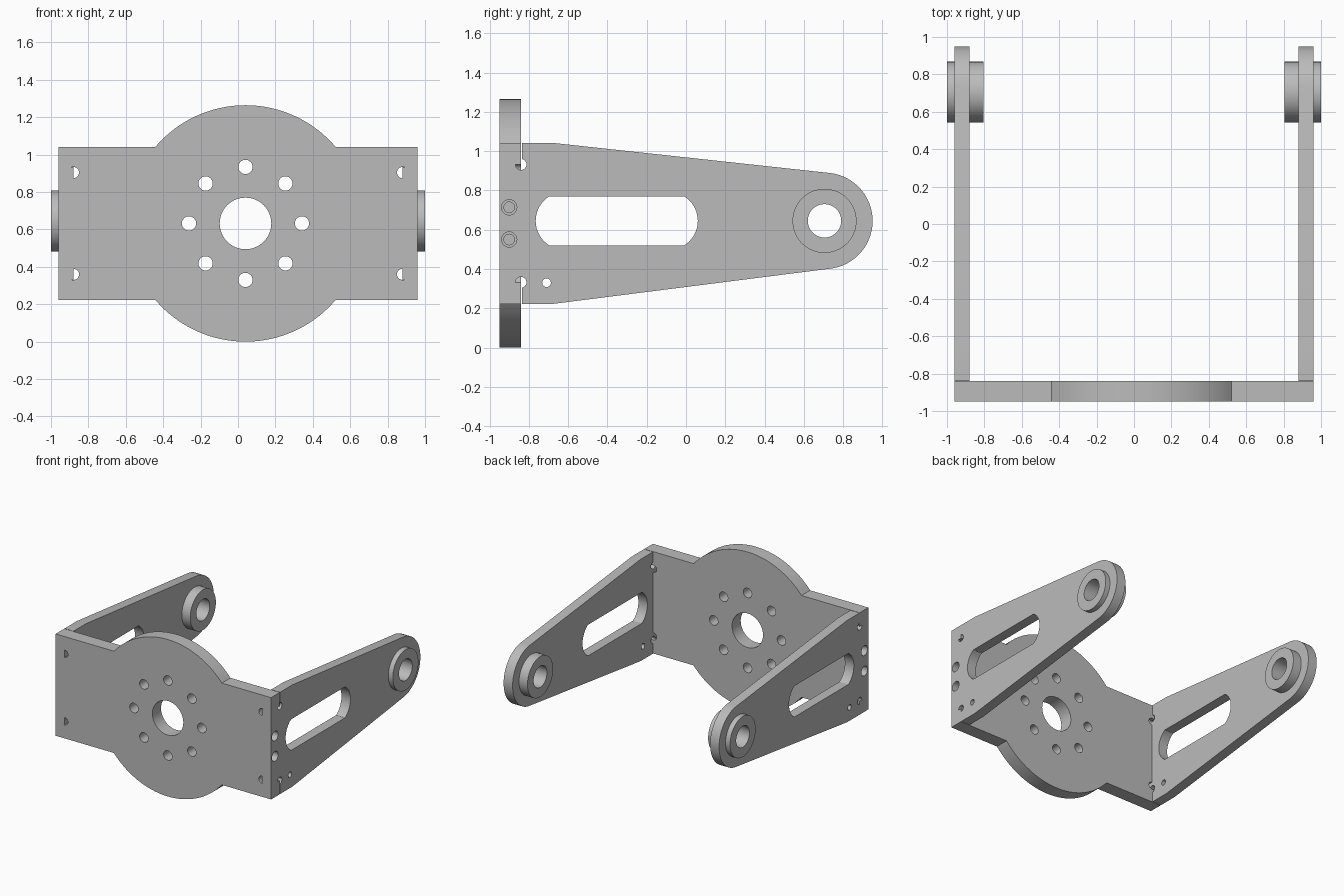
import bpy, bmesh
from math import sin, cos, asin, radians, degrees, pi

cube = bpy.data.objects.get("Cube")
if cube:
    bpy.data.objects.remove(cube, do_unlink=True)

grey = bpy.data.materials.new("plain grey")
grey.use_nodes = True
grey.diffuse_color = (0.5, 0.5, 0.5, 1)
grey.node_tree.nodes["Principled BSDF"].inputs["Base Color"].default_value = (0.5, 0.5, 0.5, 1)


def arc(cu, cv, r, start, end, n=32):
    """Points on an arc, angles in degrees."""
    angles = [radians(start + (end - start) * i / n) for i in range(n + 1)]
    return [(cu + r * cos(a), cv + r * sin(a)) for a in angles]


def circle(cu, cv, r, n=40):
    return arc(cu, cv, r, 0, 360, n)[:-1]


def prism(name, outline, axis, low, high):
    """Extrude an outline along x (outline in y, z) or along y (outline in x, z)."""
    bm = bmesh.new()
    rings = []
    for t in (low, high):
        rings.append([bm.verts.new((t, u, v) if axis == "x" else (u, t, v)) for u, v in outline])
    bm.faces.new(rings[0])
    bm.faces.new(rings[1])
    n = len(outline)
    for i in range(n):
        j = (i + 1) % n
        bm.faces.new((rings[0][i], rings[0][j], rings[1][j], rings[1][i]))
    bmesh.ops.recalc_face_normals(bm, faces=bm.faces)
    mesh = bpy.data.meshes.new(name)
    bm.to_mesh(mesh)
    bm.free()
    mesh.materials.append(grey)
    obj = bpy.data.objects.new(name, mesh)
    bpy.context.collection.objects.link(obj)
    return obj


def activate(obj):
    bpy.ops.object.select_all(action="DESELECT")
    obj.select_set(True)
    bpy.context.view_layer.objects.active = obj


def cut(obj, outline, axis, low, high):
    """Cut one prism-shaped hole and discard the cutter."""
    cutter = prism("cutter", outline, axis, low, high)
    cutter.hide_render = True
    activate(obj)
    mod = obj.modifiers.new("hole", "BOOLEAN")
    mod.operation = "DIFFERENCE"
    mod.solver = "EXACT"
    mod.object = cutter
    bpy.ops.object.modifier_apply(modifier=mod.name)
    bpy.data.objects.remove(cutter, do_unlink=True)


def finish(obj, mirrored=False):
    activate(obj)
    if mirrored:
        mod = obj.modifiers.new("other side", "MIRROR")
        mod.use_mirror_merge = False
        bpy.ops.object.modifier_apply(modifier=mod.name)
    bpy.ops.object.shade_smooth_by_angle(angle=radians(30))


# Shared dimensions
FRONT, BACK = -0.95, -0.84
INNER, OUTER = 0.88, 0.96
MID, HALF, DISC = 0.632, 0.41, 0.632
TAB = 0.3
HUB_X = 0.04
PIVOT_Y, PIVOT_Z = 0.705, 0.645

# Front plate: a bar with side notches merged with an offset disc
a = degrees(asin(HALF / DISC))
side = [(OUTER, -HALF), (OUTER, -TAB), (INNER, -TAB), (INNER, TAB), (OUTER, TAB), (OUTER, HALF)]
outline = [(x, MID + z) for x, z in side]
outline += arc(HUB_X, MID, DISC, a, 180 - a, 48)
outline += [(-x, MID + z) for x, z in reversed(side)]
outline += arc(HUB_X, MID, DISC, 180 + a, 360 - a, 48)
plate = prism("front_plate", outline, "y", FRONT, BACK)

# Hub bore and ring of bolt holes
cut(plate, circle(HUB_X, MID, 0.138), "y", -1.1, -0.7)
for i in range(8):
    b = i * pi / 4
    cut(plate, circle(HUB_X + 0.302 * cos(b), MID + 0.302 * sin(b), 0.038), "y", -1.1, -0.7)

# Notch corner reliefs and blind screw holes in the plate ends
for s in (-1, 1):
    for k in (-1, 1):
        cut(plate, circle(s * INNER, MID + k * (TAB - 0.028), 0.03, 24), "y", -1.1, -0.7)
        ends = sorted((s * 0.68, s * 0.92))
        cut(plate, circle(-0.9, MID + k * 0.082, 0.027, 24), "x", *ends)
finish(plate)

# Side arm: tapered plate with a rounded end and a tab that fills the notch
START = BACK + 0.004
outline = [(START, MID + HALF), (START, MID + TAB), (FRONT, MID + TAB),
           (FRONT, MID - TAB), (START, MID - TAB), (START, MID - HALF), (-0.68, MID - HALF)]
outline += arc(PIVOT_Y, PIVOT_Z, 0.245, -83.5, 83.5, 40)
outline += [(-0.68, MID + HALF)]
arms = prism("side_arms", outline, "x", INNER, OUTER)

# Long slot with bowed ends
bow = degrees(asin(0.125 / 0.147))
slot = arc(-0.087, PIVOT_Z, 0.147, -bow, bow, 20) + arc(-0.618, PIVOT_Z, 0.147, 180 - bow, 180 + bow, 20)
cut(arms, slot, "x", 0.8, 1.1)

# Pivot seat, tab reliefs, screw holes and the small lower hole
cut(arms, circle(PIVOT_Y, PIVOT_Z, 0.12), "x", 0.8, 1.1)
cut(arms, circle(-0.71, 0.33, 0.022, 24), "x", 0.8, 1.1)
for k in (-1, 1):
    cut(arms, circle(BACK, MID + k * TAB, 0.028, 24), "x", 0.8, 1.1)
    cut(arms, circle(-0.9, MID + k * 0.082, 0.039, 24), "x", 0.8, 1.1)
finish(arms, mirrored=True)

# Pivot bushings through the arm ends
bushings = prism("pivot_bushings", circle(PIVOT_Y, PIVOT_Z, 0.163, 64), "x", 0.805, 1.0)
cut(bushings, circle(PIVOT_Y, PIVOT_Z, 0.085, 48), "x", 0.7, 1.1)
finish(bushings, mirrored=True)
